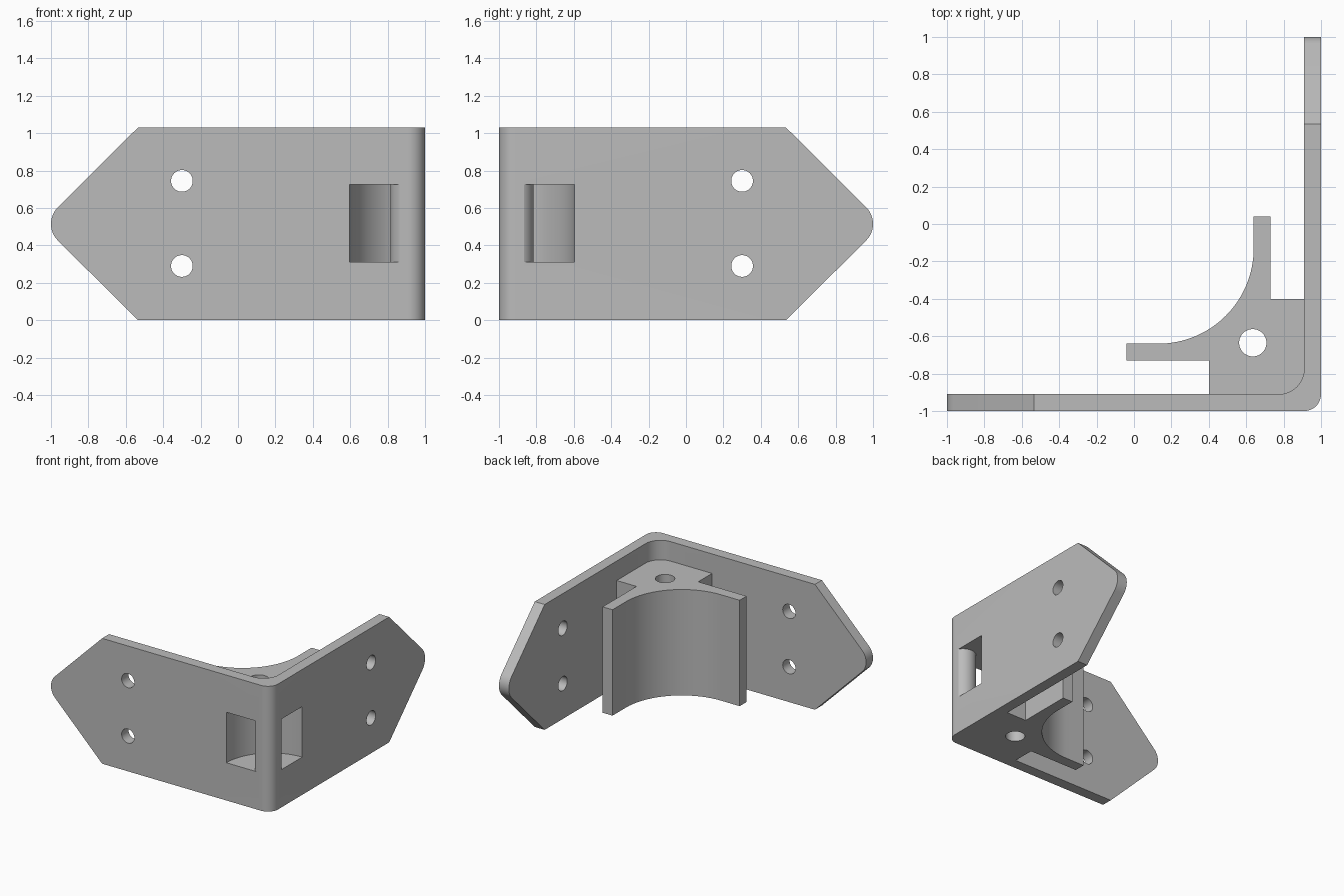
import bpy, bmesh
from math import cos, sin, radians
from mathutils import Vector

if "Cube" in bpy.data.objects:
    bpy.data.objects.remove(bpy.data.objects["Cube"])

HEIGHT, BLOCK_TOP, WALL = 1.03, 0.87, 0.91
MID = HEIGHT / 2

grey = bpy.data.materials.new("light grey")
grey.use_nodes = True
colour = (0.5, 0.5, 0.5, 1)
grey.diffuse_color = colour
grey.node_tree.nodes["Principled BSDF"].inputs["Base Color"].default_value = colour


def arc(cx, cy, r, start, end, steps=12):
    angles = [radians(start + (end - start) * i / steps) for i in range(steps + 1)]
    return [(cx + r * cos(a), cy + r * sin(a)) for a in angles]


def prism(name, outline, axis, low, high):
    """Extrude a flat outline along the x, y or z axis."""
    place = {"x": lambda u, v, w: (w, u, v),
             "y": lambda u, v, w: (u, w, v),
             "z": lambda u, v, w: (u, v, w)}[axis]
    bm = bmesh.new()
    face = bm.faces.new([bm.verts.new(place(u, v, low)) for u, v in outline])
    extruded = bmesh.ops.extrude_face_region(bm, geom=[face])["geom"]
    shift = Vector(place(0, 0, high - low))
    bmesh.ops.translate(bm, vec=shift, verts=[g for g in extruded if isinstance(g, bmesh.types.BMVert)])
    bmesh.ops.recalc_face_normals(bm, faces=bm.faces)
    mesh = bpy.data.meshes.new(name)
    bm.to_mesh(mesh)
    bm.free()
    mesh.materials.append(grey)
    obj = bpy.data.objects.new(name, mesh)
    bpy.context.collection.objects.link(obj)
    return obj


def rod(name, axis, u, v, r, low, high, steps=48):
    return prism(name, arc(u, v, r, 0, 360, steps)[:-1], axis, low, high)


def combine(target, tool, operation):
    mod = target.modifiers.new("combine", "BOOLEAN")
    mod.operation, mod.solver, mod.object = operation, "EXACT", tool
    bpy.context.view_layer.objects.active = target
    bpy.ops.object.modifier_apply(modifier=mod.name)
    bpy.data.objects.remove(tool)


# Two walls meeting at a rounded corner
walls = [(-1, -1)] + arc(WALL, -WALL, 0.09, -90, 0) + [(1, 1), (WALL, 1)]
walls += arc(0.775, -0.775, 0.135, 0, -90) + [(-1, -WALL)]
bracket = prism("corner_bracket", walls, "z", 0, HEIGHT)

# Pointed, rounded wall ends; the second is the mirror of the first
tip = arc(-0.875, MID, 0.125, 135, 225) + [(-0.535, 0), (1.2, 0), (1.2, HEIGHT), (-0.535, HEIGHT)]
combine(bracket, prism("front_trim", tip, "y", -1.2, 1.2), "INTERSECT")
combine(bracket, prism("side_trim", [(-u, v) for u, v in tip], "x", -1.2, 1.2), "INTERSECT")

# Inner block with a curved cradle and two thin wings
half = [(0.95, -0.95), (0.4, -0.95), (0.4, -0.73), (-0.04, -0.73), (-0.04, -0.64)]
cradle = half + arc(0.13, -0.13, 0.51, -90, 0, 32)
cradle += [(-v, -u) for u, v in reversed(half[1:])]
combine(bracket, prism("cradle_block", cradle, "z", 0, BLOCK_TOP), "UNION")

# Curved strap slot passing behind a round corner post
slot = rod("strap_slot", "z", 1, -1, 0.405, 0.31, 0.725, 96)
combine(slot, rod("corner_post", "z", 0.914, -0.914, 0.099, 0.2, 0.8), "DIFFERENCE")
combine(bracket, slot, "DIFFERENCE")

# Vertical bore and the screw holes in both walls
combine(bracket, rod("bore", "z", 0.635, -0.635, 0.073, -0.1, 1), "DIFFERENCE")
for z in (0.29, 0.745):
    combine(bracket, rod("front_hole", "y", -0.3, z, 0.058, -1.1, -0.8), "DIFFERENCE")
    combine(bracket, rod("side_hole", "x", 0.3, z, 0.058, 0.8, 1.1), "DIFFERENCE")

# Smooth the curves, keep the edges sharp
bpy.ops.object.select_all(action="DESELECT")
bracket.select_set(True)
bpy.context.view_layer.objects.active = bracket
bpy.ops.object.shade_smooth_by_angle(angle=radians(25))
